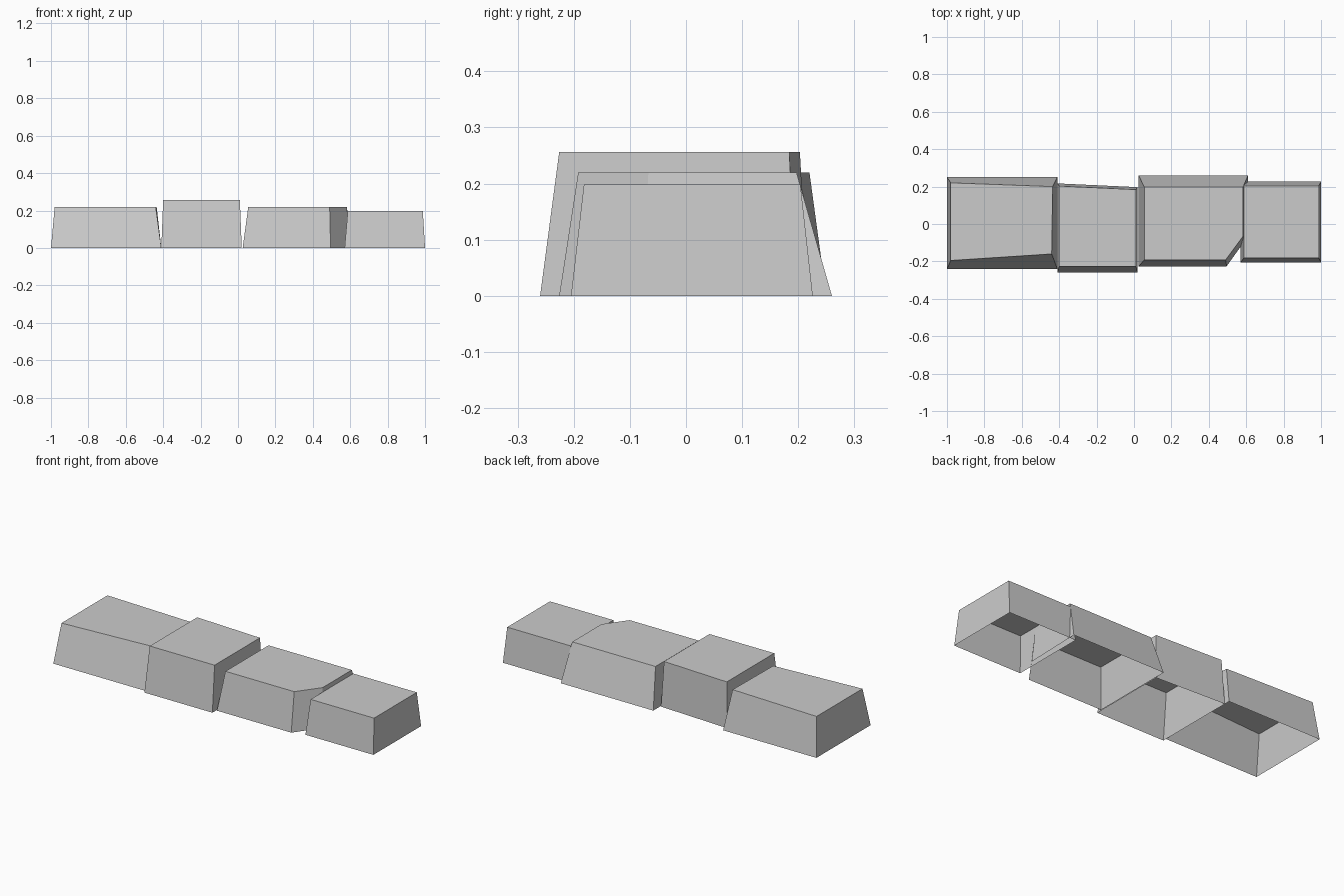
import bpy
import bmesh

cube = bpy.data.objects.get("Cube")
if cube:
    bpy.data.objects.remove(cube, do_unlink=True)

# Plain stone colour
stone = bpy.data.materials.new("light grey stone")
stone.use_nodes = True
colour = (0.6, 0.6, 0.6, 1)
stone.diffuse_color = colour
stone.node_tree.nodes["Principled BSDF"].inputs["Base Color"].default_value = colour


def add_block(name, height, base, top):
    """Tapered shell, open underneath, between two matching outlines."""
    bm = bmesh.new()
    low = [bm.verts.new((x, y, 0)) for x, y in base]
    high = [bm.verts.new((x, y, height)) for x, y in top]
    bm.faces.new(high)
    count = len(low)
    for i in range(count):
        j = (i + 1) % count
        bm.faces.new((low[i], low[j], high[j], high[i]))
    mesh = bpy.data.meshes.new(name)
    bm.to_mesh(mesh)
    bm.free()
    mesh.materials.append(stone)
    bpy.context.collection.objects.link(bpy.data.objects.new(name, mesh))


# Long end block, leaning in at the front
add_block("right_end_block", 0.22,
          [(-1, -0.24), (-0.41, -0.24), (-0.41, 0.25), (-1, 0.25)],
          [(-0.98, -0.195), (-0.44, -0.16), (-0.435, 0.2), (-0.98, 0.22)])

# Tallest block, with a slanted back
add_block("tall_block", 0.256,
          [(-0.41, -0.26), (0.02, -0.26), (0.02, 0.197), (-0.41, 0.217)],
          [(-0.4, -0.226), (0.01, -0.226), (0.01, 0.184), (-0.4, 0.203)])

# Block with a chipped front corner
add_block("chipped_block", 0.22,
          [(0.025, -0.226), (0.495, -0.226), (0.6, -0.08), (0.61, 0.26), (0.025, 0.26)],
          [(0.055, -0.192), (0.49, -0.192), (0.582, -0.067), (0.582, 0.197), (0.055, 0.197)])

# Low end block
add_block("left_end_block", 0.198,
          [(0.57, -0.205), (1, -0.205), (1, 0.226), (0.57, 0.226)],
          [(0.587, -0.182), (0.988, -0.182), (0.988, 0.204), (0.587, 0.204)])
